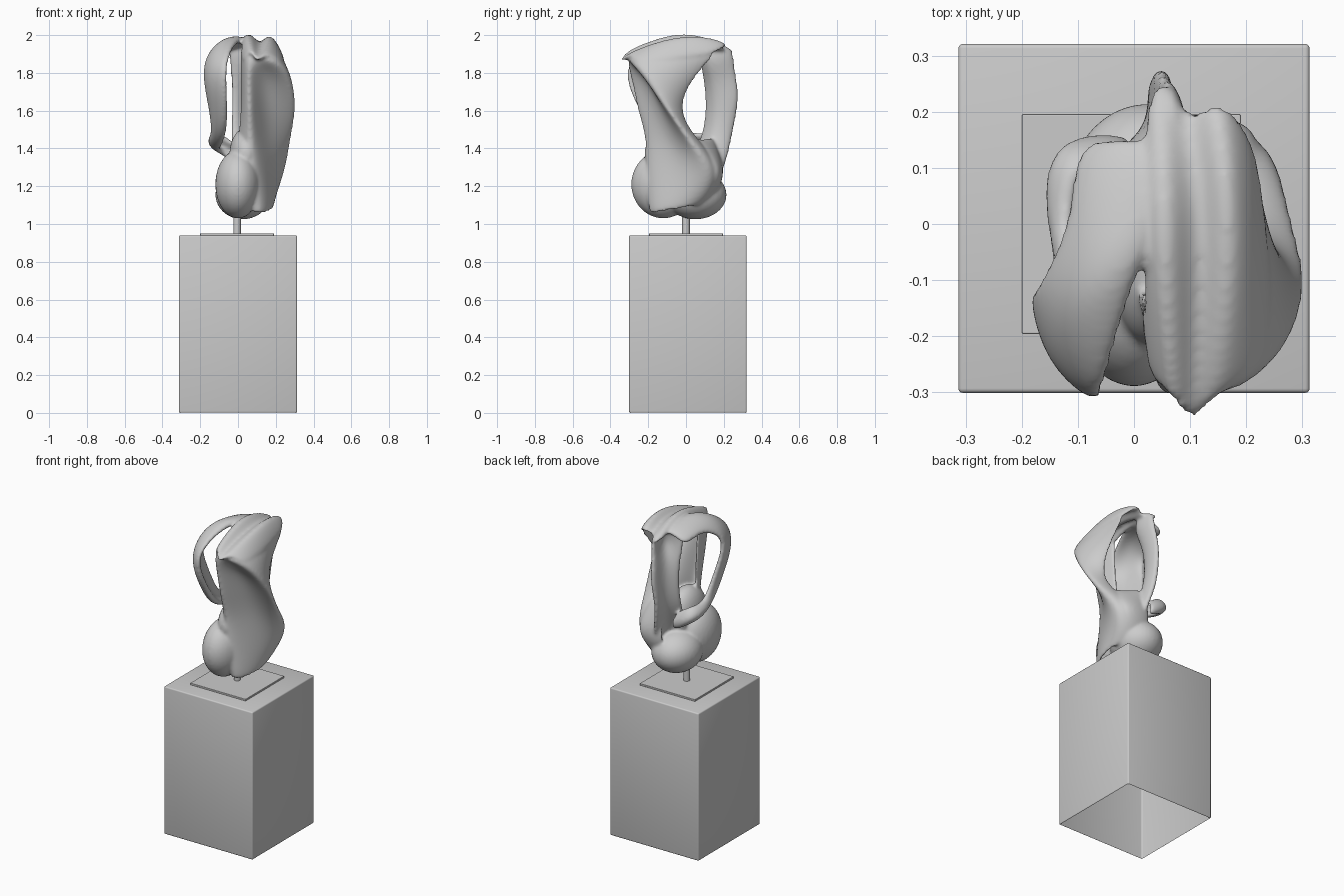
import bpy, bmesh
from mathutils import Matrix, Vector

old = bpy.data.objects.get("Cube")
if old:
    bpy.data.objects.remove(old, do_unlink=True)

stone = bpy.data.materials.new("plain_grey")
stone.use_nodes = True
GREY = (0.6, 0.6, 0.6, 1)
stone.diffuse_color = GREY
stone.node_tree.nodes["Principled BSDF"].inputs["Base Color"].default_value = GREY


def add_object(name, bm):
    mesh = bpy.data.meshes.new(name)
    bmesh.ops.recalc_face_normals(bm, faces=bm.faces)
    bm.to_mesh(mesh)
    bm.free()
    mesh.materials.append(stone)
    ob = bpy.data.objects.new(name, mesh)
    bpy.context.collection.objects.link(ob)
    return ob


def box(name, size, centre, bevel, open_bottom=False):
    bm = bmesh.new()
    bmesh.ops.create_cube(bm, size=1)
    bmesh.ops.scale(bm, vec=size, verts=bm.verts)
    bmesh.ops.translate(bm, vec=centre, verts=bm.verts)
    bmesh.ops.bevel(bm, geom=bm.edges[:], offset=bevel, segments=3, profile=.5,
                    affect='EDGES')
    bm.normal_update()
    if open_bottom:
        low = [f for f in bm.faces if f.normal.z < -0.95]
        bmesh.ops.delete(bm, geom=low, context='FACES')
    return add_object(name, bm)


def sheet(name, rows, thickness):
    """Thick curved sheet through rows of points given in hundredths."""
    bm = bmesh.new()
    grid = [[bm.verts.new(Vector(p) / 100) for p in row] for row in rows]
    for r, s in zip(grid, grid[1:]):
        for i in range(len(r) - 1):
            bm.faces.new((r[i], r[i + 1], s[i + 1], s[i]))
    ob = add_object(name, bm)
    solid = ob.modifiers.new("thickness", 'SOLIDIFY')
    solid.thickness, solid.offset = thickness, 0
    ob.modifiers.new("soften", 'SUBSURF').levels = 3
    return ob


def blob(name, centre, radii):
    bm = bmesh.new()
    bmesh.ops.create_uvsphere(bm, u_segments=32, v_segments=20, radius=1)
    bmesh.ops.transform(bm, verts=bm.verts,
                        matrix=Matrix.Translation(centre) @ Matrix.Diagonal((*radii, 1)))
    return add_object(name, bm)


# Stand
plinth = box("plinth", (.626, .622, .94), (0, .01, .47), .008, True)
box("base_plate", (.39, .39, .012), (-.005, 0, .945), .002)
bm = bmesh.new()
bmesh.ops.create_cone(bm, cap_ends=True, segments=24, radius1=.02, radius2=.02, depth=.16,
                      matrix=Matrix.Translation((-.005, 0, 1.02)))
rod = add_object("support_rod", bm)

# Looping band: over the top, down the right side and back into the body
loop_band = sheet("loop_band", [
    [(-11, 15, 188), (-3, 16, 193), (5, 16, 194)],
    [(-11, 0, 193), (-4, 0, 197), (5, 0, 198)],
    [(-17, -11, 187), (-9, -15, 198), (0, -10, 198)],
    [(-18, -12, 178), (-16, -26, 182), (-7, -36, 186)],
    [(-14, -8, 162), (-13, -20, 162), (-5, -26, 162)],
    [(-12, -3, 150), (-12, -11, 147), (-6, -14, 146)],
    [(-11, 4, 148), (-17, 5, 143), (-10, 4, 139)],
    [(-9, 11, 148), (-15, 16, 143), (-9, 12, 138)],
    [(0, 10, 142), (0, 16, 137), (0, 12, 131)],
], .045)

# Folded wall: front ridge, hollow and flaring wing
wing = sheet("folded_wing", [
    [(2, -12, 196), (5, -29, 190), (11, -30, 188), (23, -29, 188), (20, 21, 193)],
    [(2, -14, 186), (5, -34, 184), (11, -25, 186), (28, -31, 184), (20, 14, 186)],
    [(2, -13, 176), (5, -34, 176), (13, -14, 178), (33, -26, 176), (20, 5, 177)],
    [(2, -12, 160), (6, -31, 160), (13, -8, 160), (36, -11, 160), (20, -4, 162)],
    [(0, -10, 145), (7, -25, 145), (14, -5, 145), (31, 2, 144), (19, 3, 147)],
    [(0, -12, 128), (8, -25, 128), (16, -6, 130), (27, 17, 125), (17, 20, 130)],
    [(2, -10, 106), (11, -23, 104), (19, -8, 106), (17, 8, 110), (5, 12, 110)],
], .035)

# Hollow wall joining the wing tip to the strap below the opening
bowl = sheet("back_bowl", [
    [(20, 2, 147), (15, 9, 144), (4, 14, 148)],
    [(22, 11, 136), (16, 16, 136), (4, 17, 137)],
    [(22, 18, 126), (16, 20, 126), (4, 19, 126)],
    [(14, 8, 112), (10, 12, 112), (3, 13, 112)],
], .035)

# Pleated top
pleats = sheet("pleated_top", [
    [(2, 23, 191), (5, 28, 190), (10, 18, 192), (15, 24, 196), (21, 16, 190)],
    [(2, 5, 196), (6, 5, 203), (12, 5, 192), (17, 7, 203), (23, 5, 188)],
    [(2, -12, 194), (6, -12, 201), (12, -12, 191), (17, -12, 200), (25, -12, 185)],
    [(2, -28, 182), (6, -30, 194), (10, -38, 184), (15, -30, 191), (24, -28, 184)],
], .035)

# Upright strap at the back
strap = sheet("back_strap", [
    [(-6, 8, 195), (8, 12, 197), (6, 25, 194)],
    [(-5, 9, 187), (11, 9, 187), (6, 26, 187)],
    [(-4, 10, 178), (6, 13, 178), (5, 27, 178)],
    [(-3, 11, 165), (5, 17, 165), (5, 29, 167)],
    [(-4, 10, 148), (5, 15, 146), (3, 25, 148)],
    [(-3, 2, 132), (10, 8, 132), (8, 22, 132)],
    [(-3, 2, 120), (10, 6, 120), (8, 16, 120)],
], .045)

# Rounded foot and neck
heel = blob("heel", (.025, .05, 1.155), (.145, .165, .13))
toe = blob("toe", (0, -.12, 1.21), (.12, .17, .18))
neck = blob("neck", (.045, -.07, 1.37), (.09, .15, .14))

# Blend all flowing parts into one smooth body
parts = [wing, loop_band, bowl, pleats, strap, heel, toe, neck]
bpy.ops.object.select_all(action='DESELECT')
for ob in parts:
    ob.select_set(True)
bpy.context.view_layer.objects.active = wing
bpy.ops.object.convert(target='MESH')
bpy.ops.object.join()
body = bpy.context.view_layer.objects.active
body.name = "abstract_body"
remesh = body.modifiers.new("blend", 'REMESH')
remesh.mode, remesh.voxel_size, remesh.use_smooth_shade = 'VOXEL', .009, True
smooth = body.modifiers.new("polish", 'SMOOTH')
smooth.factor, smooth.iterations = .5, 6

for ob in (rod, plinth):
    ob.select_set(True)
bpy.ops.object.shade_smooth_by_angle()
